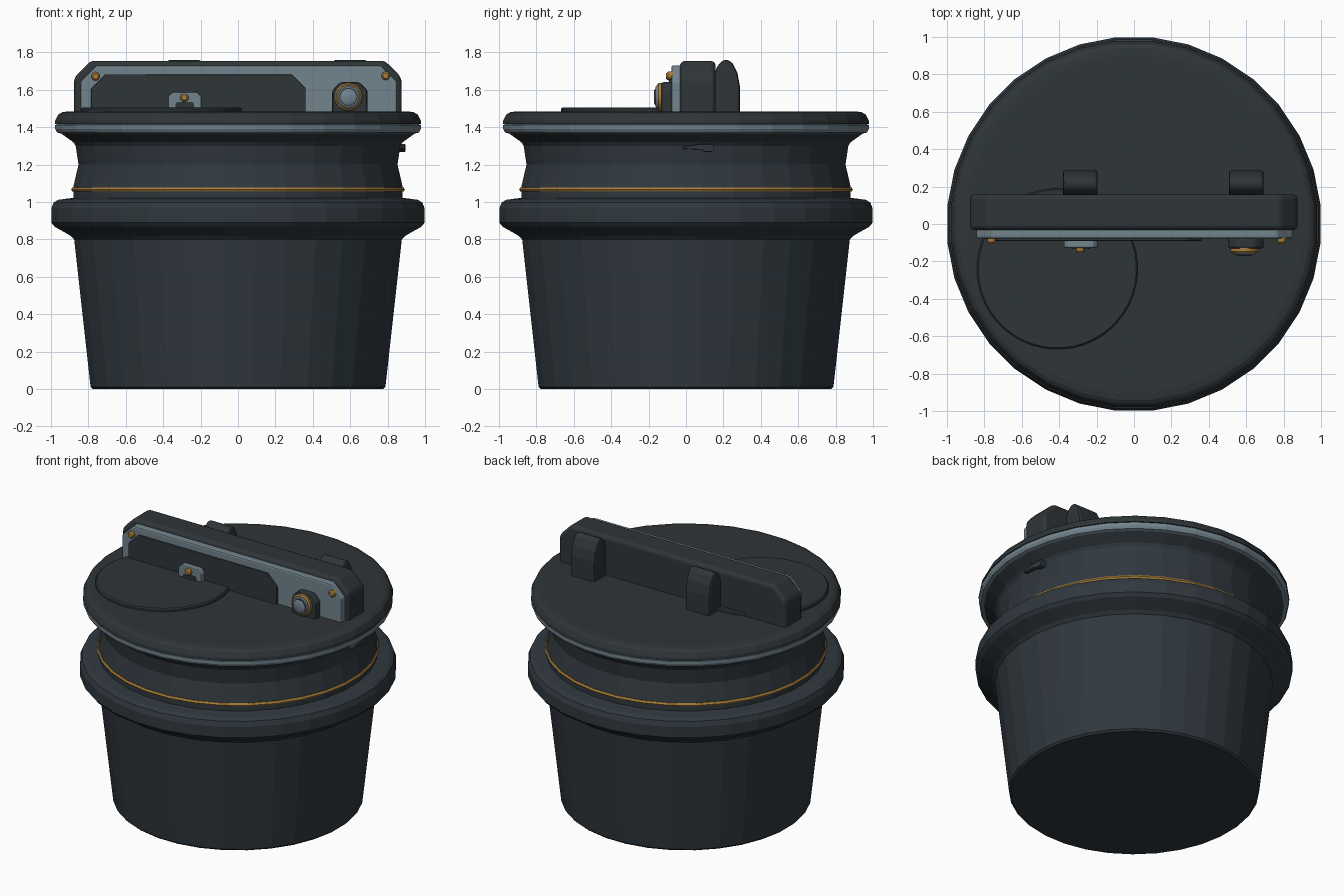
import bpy, bmesh, math
from mathutils import Matrix, Vector

old = bpy.data.objects.get("Cube")
if old:
    bpy.data.objects.remove(old, do_unlink=True)


def material(name, rgb):
    m = bpy.data.materials.new(name)
    m.use_nodes = True
    m.diffuse_color = (*rgb, 1)
    bsdf = next(n for n in m.node_tree.nodes if n.type == 'BSDF_PRINCIPLED')
    bsdf.inputs["Base Color"].default_value = (*rgb, 1)
    return m


SHELL = material("dark slate", (0.030, 0.040, 0.049))
TRIM = material("charcoal", (0.028, 0.035, 0.040))
STEEL = material("blue grey steel", (0.17, 0.23, 0.27))
BRASS = material("brass", (0.40, 0.21, 0.045))


def finish(name, bm, mat, bevel=0, segments=2, smooth=None):
    bmesh.ops.recalc_face_normals(bm, faces=bm.faces)
    mesh = bpy.data.meshes.new(name)
    bm.to_mesh(mesh)
    bm.free()
    mesh.materials.append(mat)
    obj = bpy.data.objects.new(name, mesh)
    bpy.context.collection.objects.link(obj)
    if bevel:
        mod = obj.modifiers.new("Bevel", 'BEVEL')
        mod.width, mod.segments = bevel, segments
        mod.limit_method, mod.angle_limit = 'ANGLE', math.radians(25)
    if smooth:
        bpy.ops.object.select_all(action='DESELECT')
        obj.select_set(True)
        bpy.context.view_layer.objects.active = obj
        bpy.ops.object.shade_smooth_by_angle(angle=math.radians(smooth))
    return obj


def lathe(name, profile, mat, sides=32, place=Matrix(), smooth=None):
    """Turned solid from (radius, height) pairs, closed at both ends."""
    bm = bmesh.new()
    rings = []
    for r, z in profile:
        angles = [(i + 0.5) * math.tau / sides for i in range(sides)]
        rings.append([bm.verts.new(place @ Vector((r * math.cos(a), r * math.sin(a), z)))
                      for a in angles])
    for low, high in zip(rings, rings[1:]):
        for i in range(sides):
            j = (i + 1) % sides
            bm.faces.new((low[i], low[j], high[j], high[i]))
    bm.faces.new(rings[0])
    bm.faces.new(rings[-1])
    return finish(name, bm, mat, smooth=smooth)


def prism(name, outline, start, end, mat, axis='Y', bevel=0.01, segments=2):
    """Outline in XZ pushed along Y, or outline in YZ pushed along X."""
    bm = bmesh.new()

    def point(p, d):
        return (p[0], d, p[1]) if axis == 'Y' else (d, p[0], p[1])
    a = [bm.verts.new(point(p, start)) for p in outline]
    b = [bm.verts.new(point(p, end)) for p in outline]
    bm.faces.new(a)
    bm.faces.new(b)
    for i in range(len(a)):
        j = (i + 1) % len(a)
        bm.faces.new((a[i], a[j], b[j], b[i]))
    return finish(name, bm, mat, bevel, segments)


def chamfered(x0, x1, z0, z1, c):
    return [(x0, z0), (x1, z0), (x1, z1 - c), (x1 - c, z1), (x0 + c, z1), (x0, z1 - c)]


def facing_front(x, y, z):
    return Matrix.Translation((x, y, z)) @ Matrix.Rotation(math.pi / 2, 4, 'X')


# Tapered bucket with its wide collar and waisted neck
lathe("bucket", [(0.78, 0), (0.792, 0.012), (0.88, 0.8), (0.9, 0.82), (0.985, 0.868),
                 (1.003, 0.89), (1.003, 0.965), (0.99, 0.998), (0.965, 1.012),
                 (0.89, 1.022)], SHELL)
lathe("neck", [(0.885, 1.01), (0.885, 1.08), (0.857, 1.2), (0.872, 1.3),
               (0.885, 1.32), (0.955, 1.37)], SHELL)
lathe("neck_ring", [(0.875, 1.056), (0.89, 1.056), (0.897, 1.066),
                    (0.89, 1.078), (0.875, 1.078)], BRASS)

# Lid with steel rim
lathe("lid_rim", [(0.95, 1.366), (0.972, 1.372), (0.982, 1.39),
                  (0.982, 1.412), (0.96, 1.42)], STEEL)
lathe("lid", [(0.96, 1.416), (0.984, 1.416), (0.982, 1.435), (0.965, 1.468),
              (0.945, 1.48), (0.91, 1.485)], TRIM)
lathe("lid_disc", [(0.43, 1.47), (0.43, 1.498), (0.422, 1.506)], TRIM, 48,
      Matrix.Translation((-0.41, -0.24, 0)), smooth=30)

# Handle bar, steel face plate and inset panel
prism("handle_bar", chamfered(-0.877, 0.875, 1.46, 1.755, 0.09), -0.032, 0.158, TRIM,
      bevel=0.025, segments=3)
prism("face_plate", chamfered(-0.842, 0.85, 1.47, 1.73, 0.085), -0.078, -0.02, STEEL)
prism("face_panel", chamfered(-0.785, 0.362, 1.47, 1.682, 0.075), -0.09, -0.06, TRIM, bevel=0.005)

# Pair of rounded hinge blocks behind the handle
hinge = [(0.15, 1.47), (0.288, 1.47), (0.288, 1.62), (0.275, 1.69), (0.25, 1.74),
         (0.225, 1.762), (0.19, 1.755), (0.165, 1.72), (0.15, 1.68)]
for side, x in (("right", -0.287), ("left", 0.6)):
    prism("hinge_block_" + side, hinge, x - 0.093, x + 0.093, TRIM, 'X', bevel=0.015)

# Catch with its bolt
prism("catch", chamfered(-0.375, -0.195, 1.5, 1.588, 0.025), -0.128, -0.08, STEEL, bevel=0.008)
prism("catch_window", chamfered(-0.335, -0.235, 1.5, 1.535, 0.01), -0.131, -0.12, TRIM, bevel=0.002)

# Brass bolts on the catch and plate corners
for name, x, y, z in (("catch_bolt", -0.287, -0.12, 1.558),
                      ("plate_bolt_right", -0.762, -0.07, 1.672),
                      ("plate_bolt_left", 0.79, -0.07, 1.675)):
    lathe(name, [(0.023, 0), (0.023, 0.025), (0.014, 0.036)], BRASS, 12,
          facing_front(x, y, z), smooth=30)

# Lock knob in its housing
prism("knob_housing", chamfered(0.503, 0.693, 1.47, 1.642, 0.045), -0.132, -0.07, TRIM, bevel=0.015)
lathe("knob_ring", [(0.075, 0), (0.075, 0.018), (0.067, 0.026)], BRASS, 24,
      facing_front(0.59, -0.128, 1.562), smooth=30)
lathe("knob_washer", [(0.062, 0), (0.062, 0.028), (0.055, 0.034)], STEEL, 24,
      facing_front(0.59, -0.128, 1.562), smooth=30)
lathe("knob_groove", [(0.049, 0), (0.049, 0.036)], TRIM, 24, facing_front(0.59, -0.128, 1.562))
lathe("knob_face", [(0.043, 0), (0.043, 0.038), (0.036, 0.042)], STEEL, 24,
      facing_front(0.59, -0.128, 1.562), smooth=30)

# Small release lever on the side of the neck
lever = [(-0.02, 1.285), (0.08, 1.28), (0.1, 1.268), (0.14, 1.268), (0.15, 1.28),
         (0.15, 1.31), (0.08, 1.31), (-0.02, 1.295)]
prism("release_lever", lever, 0.84, 0.895, SHELL, 'X', bevel=0.004)
